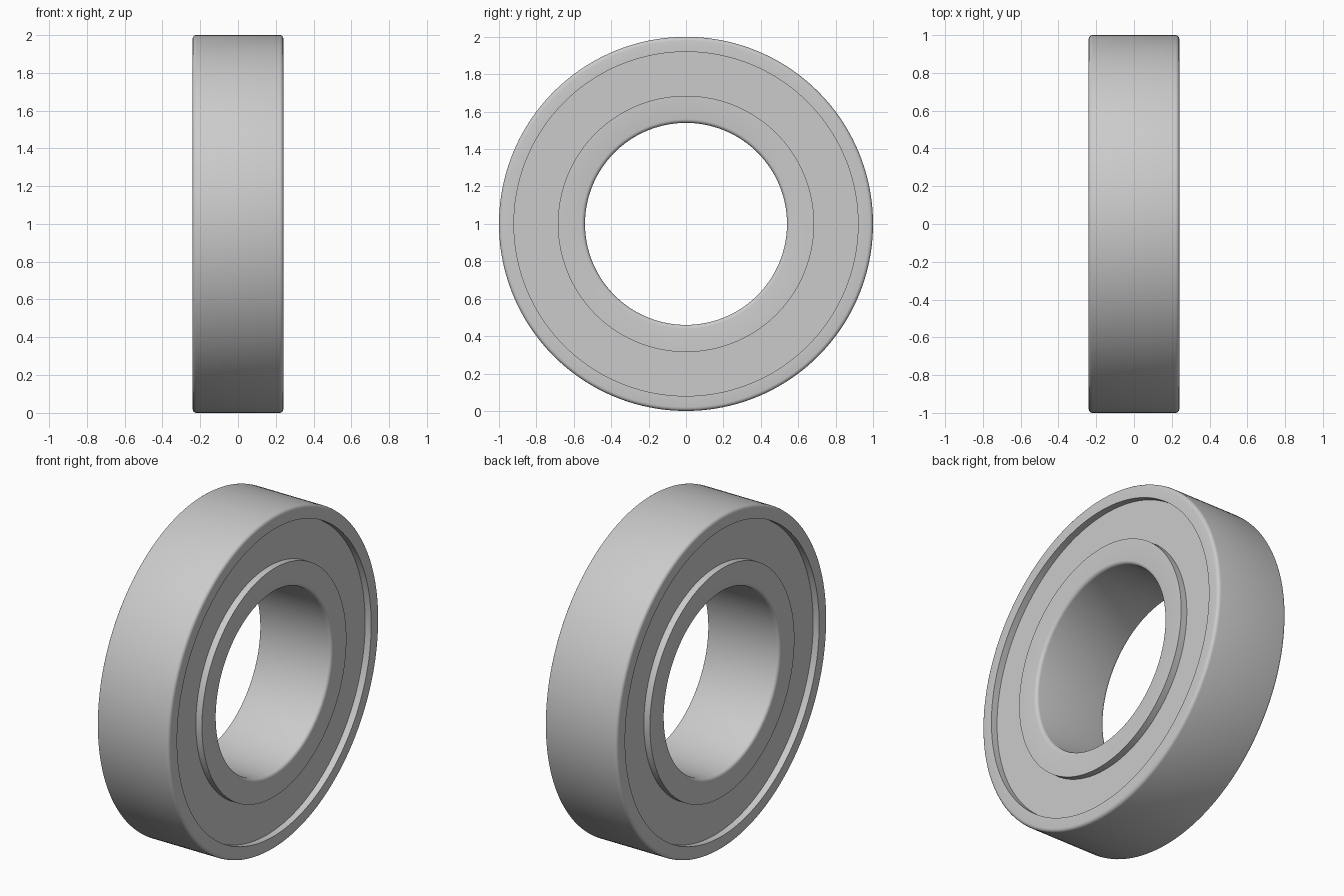
import bpy, bmesh, math

if "Cube" in bpy.data.objects:
    bpy.data.objects.remove(bpy.data.objects["Cube"])

SEGMENTS = 160
CENTRE_Z = 1.0
HALF_WIDTH = 0.24
FILLET = 0.02


def lathe(name, profile):
    """Revolve a closed (x, radius) profile around the horizontal x axis."""
    bm = bmesh.new()
    rings = []
    for i in range(SEGMENTS):
        a = 2 * math.pi * i / SEGMENTS
        rings.append([bm.verts.new((x, r * math.sin(a), CENTRE_Z + r * math.cos(a)))
                      for x, r in profile])
    n = len(profile)
    for i in range(SEGMENTS):
        p, q = rings[i], rings[(i + 1) % SEGMENTS]
        for j in range(n):
            k = (j + 1) % n
            bm.faces.new((p[j], p[k], q[k], q[j]))
    bmesh.ops.recalc_face_normals(bm, faces=bm.faces)
    mesh = bpy.data.meshes.new(name)
    bm.to_mesh(mesh)
    bm.free()
    obj = bpy.data.objects.new(name, mesh)
    bpy.context.collection.objects.link(obj)
    bpy.ops.object.select_all(action='DESELECT')
    obj.select_set(True)
    bpy.context.view_layer.objects.active = obj
    bpy.ops.object.shade_smooth_by_angle(angle=math.radians(35))
    return obj


def race_profile(rounded_r, plain_r):
    """Race section: filleted corners at rounded_r, square corners at plain_r."""
    inward = 1 if plain_r > rounded_r else -1
    arc = []
    for i in range(5):
        a = math.radians(22.5 * i)
        arc.append((HALF_WIDTH - FILLET + FILLET * math.cos(a),
                    rounded_r + inward * FILLET * (1 - math.sin(a))))
    mirrored = [(-x, r) for x, r in reversed(arc)]
    return [(HALF_WIDTH, plain_r)] + arc + mirrored + [(-HALF_WIDTH, plain_r)]


# Outer and inner races
lathe("outer_race", race_profile(1.0, 0.92))
lathe("inner_race", race_profile(0.54, 0.685))

# Recessed seal filling the gap between the races, tucked slightly into both
SEAL = 0.20
lathe("seal", [(-SEAL, 0.675), (SEAL, 0.675), (SEAL, 0.93), (-SEAL, 0.93)])
